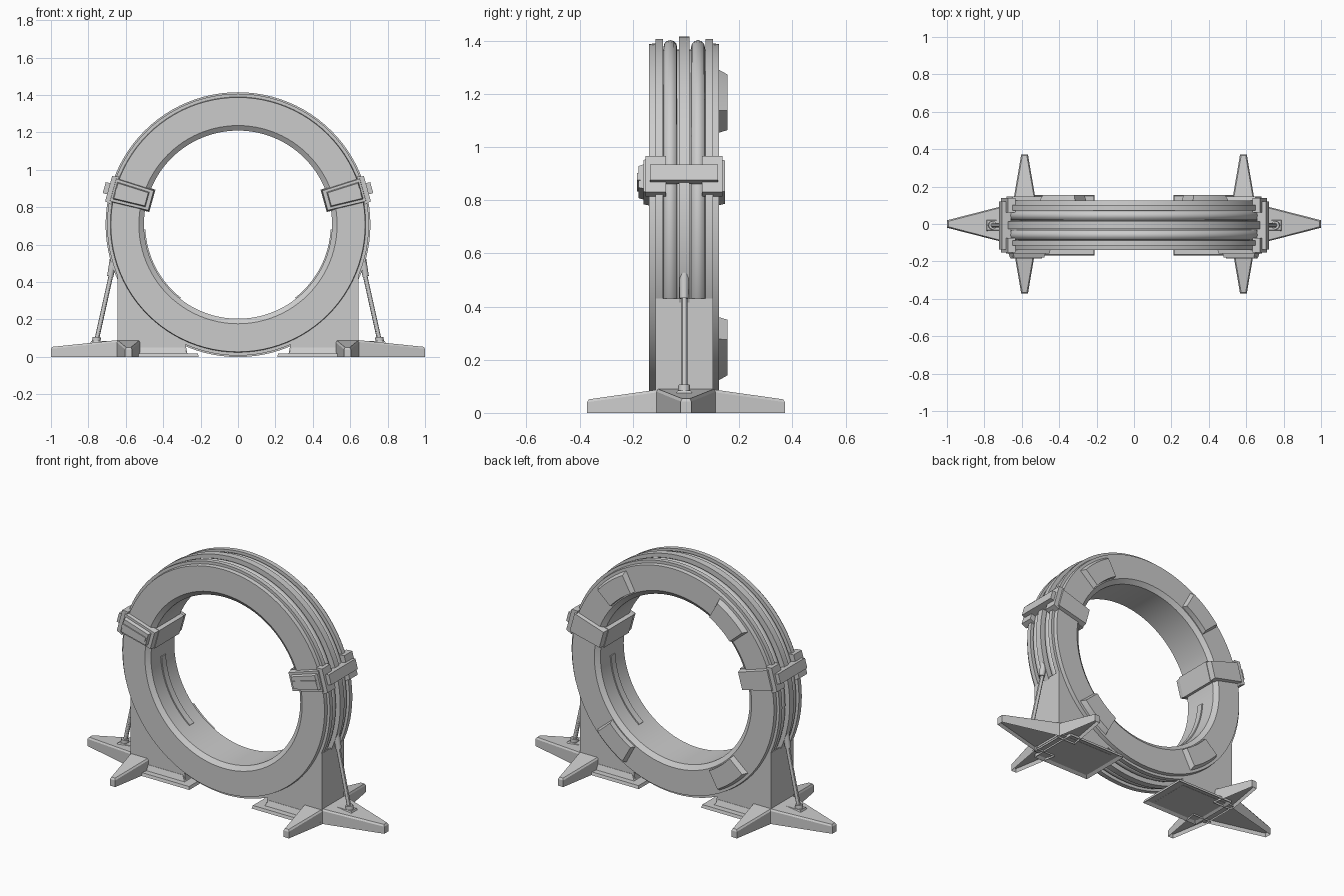
import bpy, bmesh
from math import sin, cos, pi, radians
from mathutils import Vector

if "Cube" in bpy.data.objects:
    bpy.data.objects.remove(bpy.data.objects["Cube"])

CY, CZ = -0.007, 0.707          # ring centre


def finish(name, bm, smooth=False):
    bmesh.ops.recalc_face_normals(bm, faces=bm.faces)
    me = bpy.data.meshes.new(name)
    bm.to_mesh(me)
    bm.free()
    ob = bpy.data.objects.new(name, me)
    bpy.context.collection.objects.link(ob)
    if smooth:
        bpy.ops.object.select_all(action='DESELECT')
        ob.select_set(True)
        bpy.context.view_layer.objects.active = ob
        bpy.ops.object.shade_smooth_by_angle(angle=radians(30))
    return ob


def polar(r, a, y):
    return Vector((r * cos(a), CY + y, CZ + r * sin(a)))


def bridge(bm, a, b):
    n = len(a)
    for i in range(n):
        bm.faces.new((a[i], a[(i + 1) % n], b[(i + 1) % n], b[i]))


def lathe(name, profile, n=96):
    """Closed (radius, y) profile spun round the ring axis."""
    bm = bmesh.new()
    loops = [[bm.verts.new(polar(r, 2 * pi * i / n, y)) for r, y in profile] for i in range(n)]
    for i in range(n):
        bridge(bm, loops[i], loops[(i + 1) % n])
    return finish(name, bm, True)


def loft(name, *sections, smooth=False):
    """Capped solid through matching loops of points."""
    bm = bmesh.new()
    loops = [[bm.verts.new(p) for p in s] for s in sections]
    for a, b in zip(loops, loops[1:]):
        bridge(bm, a, b)
    bm.faces.new(loops[0])
    bm.faces.new(loops[-1])
    return finish(name, bm, smooth)


def rect(x0, x1, y0, y1, z):
    return [(x0, y0, z), (x1, y0, z), (x1, y1, z), (x0, y1, z)]


def tube(name, p0, p1, r0, r1, n=12):
    p0, p1 = Vector(p0), Vector(p1)
    q = (p1 - p0).to_track_quat('Z', 'Y')
    loop = lambda p, r: [p + q @ Vector((r * cos(2 * pi * i / n), r * sin(2 * pi * i / n), 0))
                         for i in range(n)]
    return loft(name, loop(p0, r0), loop(p1, r1), smooth=True)


# main ring with grooved rim and chamfered bore
half = [(.503, .112), (.53, .132), (.68, .132), (.683, .108), (.70, .108),
        (.70, .08), (.66, .08), (.66, .02), (.708, .02)]
lathe("main_ring", half + [(r, -y) for r, y in reversed(half)])

# round conduits lying in the rim grooves
for side in (-1, 1):
    lathe("rim_conduit", [(.669 + .026 * cos(k * pi / 6), side * .052 + .026 * sin(k * pi / 6))
                          for k in range(12)])


def arc_panel(name, a0, a1, base, top, slope, n=12):
    """Curved raised plate; base and top are (r0, r1, y)."""
    sections = []
    for i in range(n + 1):
        t = i / n
        ab = radians(a0 + (a1 - a0) * t)
        at = radians(a0 + slope + (a1 - a0 - 2 * slope) * t)
        sections.append([polar(base[0], ab, base[2]), polar(base[1], ab, base[2]),
                         polar(top[1], at, top[2]), polar(top[0], at, top[2])])
    return loft(name, *sections, smooth=True)


# four raised panels on the back face
for c in (51, 129, 231, 309):
    arc_panel("back_panel", c - 11, c + 11, (.535, .668, .12), (.538, .65, .163), 1.5)


def clamp_part(name, s, r0, r1, h0, h1, y0, y1, inset=0.0, end=0):
    """Block in the tilted clamp frame; 'inset' shrinks the face on the 'end' side of y."""
    a = radians(15.5)
    def sec(y, d):
        pts = [(r0 + d, -h0 + d), (r1 - d, -h1 + d), (r1 - d, h1 - d), (r0 + d, h0 - d)]
        return [(s * (r * cos(a) - t * sin(a)), CY + y, CZ + r * sin(a) + t * cos(a))
                for r, t in pts]
    return loft(name, sec(y0, inset if end < 0 else 0), sec(y1, inset if end > 0 else 0))


def foot_arm(name, start, direction, length, w0, w1, z0, z1):
    """Tapered foot arm with a raised top and a hollow underside."""
    d = Vector(direction)
    side = Vector((-d.y, d.x, 0))
    b, e = Vector(start), Vector(start) + d * length
    bot = [b - side * w0, e - side * w1, e + side * w1, b + side * w0]
    up = [Vector((0, 0, h)) for h in (z0, z1, z1, z0)]
    bm = bmesh.new()
    lo = [bm.verts.new(p) for p in bot]
    hi = [bm.verts.new(p + u) for p, u in zip(bot, up)]
    bridge(bm, lo, hi)
    f_lo, f_hi = bm.faces.new(lo), bm.faces.new(hi)
    bmesh.ops.recalc_face_normals(bm, faces=bm.faces)
    bmesh.ops.inset_region(bm, faces=[f_hi], thickness=.009)
    bmesh.ops.translate(bm, verts=f_hi.verts, vec=(0, 0, .01))
    bmesh.ops.inset_region(bm, faces=[f_lo], thickness=.008)
    bmesh.ops.translate(bm, verts=f_lo.verts, vec=(0, 0, .022))
    return finish(name, bm)


for s in (-1, 1):
    # clamp: front and back jaws, bore bridge, rim caps and cross bar
    clamp_part("clamp_front_jaw", s, .475, .70, .062, .07, -.152, -.10, .008, -1)
    clamp_part("clamp_back_jaw", s, .475, .70, .062, .07, .10, .154, .01, 1)
    clamp_part("clamp_front_block", s, .50, .685, .044, .05, -.172, -.14, .008, -1)
    clamp_part("clamp_front_rib", s, .515, .68, .012, .014, -.178, -.165)
    clamp_part("clamp_bore_bridge", s, .475, .52, .062, .062, -.12, .12)
    clamp_part("clamp_front_cap", s, .68, .718, .078, .07, -.145, -.068)
    clamp_part("clamp_back_cap", s, .68, .718, .078, .07, .068, .145)
    clamp_part("clamp_cross_bar", s, .69, .742, .032, .03, -.128, .128)

    # thin strip on the inside of the bore
    lo, hi = (183, 232) if s < 0 else (308, 357)
    sec = []
    for i in range(17):
        a = radians(lo + (hi - lo) * i / 16)
        sec.append([polar(.51, a, -.02), polar(.51, a, .02), polar(.496, a, .02), polar(.496, a, -.02)])
    loft("bore_strip", *sec, smooth=True)

    # pedestal following the underside of the ring
    prof = [(.27, .012), (.645, .012), (.645, .43)]
    prof += [(.692 * sin(radians(t)), CZ - .692 * cos(radians(t))) for t in range(66, 23, -3)]
    loft("pedestal", *[[(s * x, CY + y, z) for x, z in prof] for y in (-.108, .108)])
    loft("pedestal_flange", rect(s * .265, s * .645, CY - .125, CY + .125, .01),
         rect(s * .29, s * .645, CY - .11, CY + .11, .05))

    # base plate with hollow underside
    bm = bmesh.new()
    lo_v = [bm.verts.new(p) for p in rect(s * .21, s * .60, CY - .162, CY + .162, 0)]
    hi_v = [bm.verts.new(p) for p in rect(s * .215, s * .60, CY - .157, CY + .157, .018)]
    bridge(bm, lo_v, hi_v)
    f = bm.faces.new(lo_v)
    bm.faces.new(hi_v)
    bmesh.ops.recalc_face_normals(bm, faces=bm.faces)
    bmesh.ops.inset_region(bm, faces=[f], thickness=.025)
    bmesh.ops.translate(bm, verts=f.verts, vec=(0, 0, .012))
    finish("base_plate", bm)

    # three tapered foot arms
    foot_arm("outer_foot_arm", (s * .64, 0, 0), (s, 0, 0), .36, .112, .02, .08, .043)
    for d in (-1, 1):
        foot_arm("side_foot_arm", (s * .585, d * .09, 0), (0, d, 0), .282, .066, .018, .08, .04)

    # diagonal strut with foot collar and upper sleeve
    tube("strut", (s * .758, CY, .08), (s * .665, CY, .50), .012, .012)
    tube("strut_sleeve", (s * .683, CY, .43), (s * .660, CY, .56), .017, .02)
    tube("strut_collar", (s * .761, CY, .055), (s * .755, CY, .105), .024, .022)
    loft("strut_seat", rect(s * .64, s * .80, CY - .04, CY + .04, .05),
         rect(s * .64, s * .785, CY - .025, CY + .025, .085))
